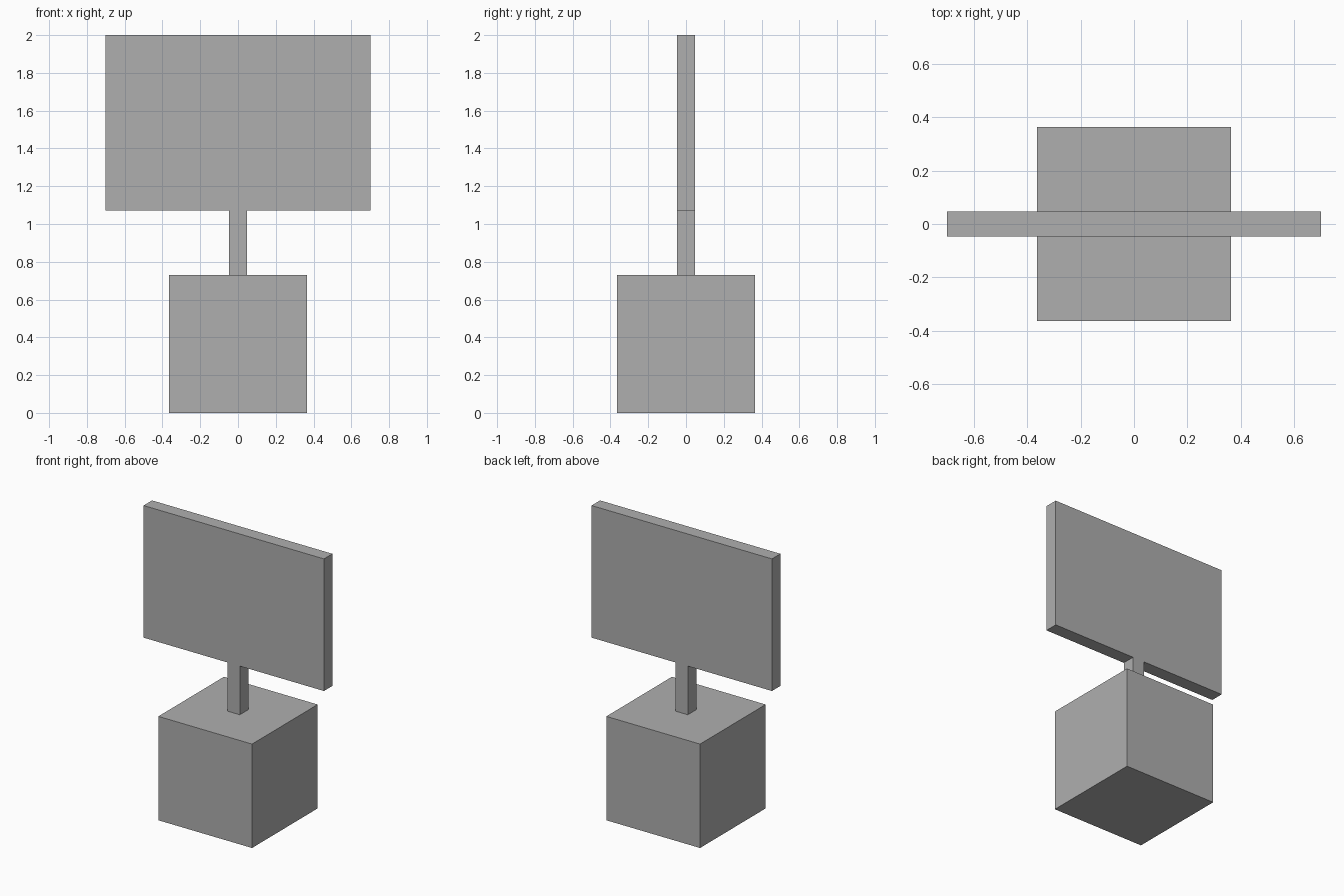
import bpy

if "Cube" in bpy.data.objects:
    bpy.data.objects.remove(bpy.data.objects["Cube"])

# Darker grey shared by all parts
grey = bpy.data.materials.new("dark_grey")
grey.diffuse_color = (0.43, 0.43, 0.43, 1)
grey.use_nodes = True
grey.node_tree.nodes["Principled BSDF"].inputs["Base Color"].default_value = grey.diffuse_color


def box(name, width, depth, z0, z1):
    """Centred box spanning z0 to z1."""
    bpy.ops.mesh.primitive_cube_add(size=1, location=(0, 0, (z0 + z1) / 2))
    ob = bpy.context.object
    ob.name = name
    ob.scale = (width, depth, z1 - z0)
    bpy.ops.object.transform_apply(location=False, rotation=False, scale=True)
    ob.data.materials.append(grey)
    return ob


BASE_TOP = 0.73
PANEL_BOTTOM = 1.072
THICK = 0.094

# Cube base, square post, and flat sign panel
box("base", 0.728, 0.728, 0, BASE_TOP)
box("post", THICK, THICK, BASE_TOP, PANEL_BOTTOM)
box("sign_panel", 1.402, THICK, PANEL_BOTTOM, 2.0)
